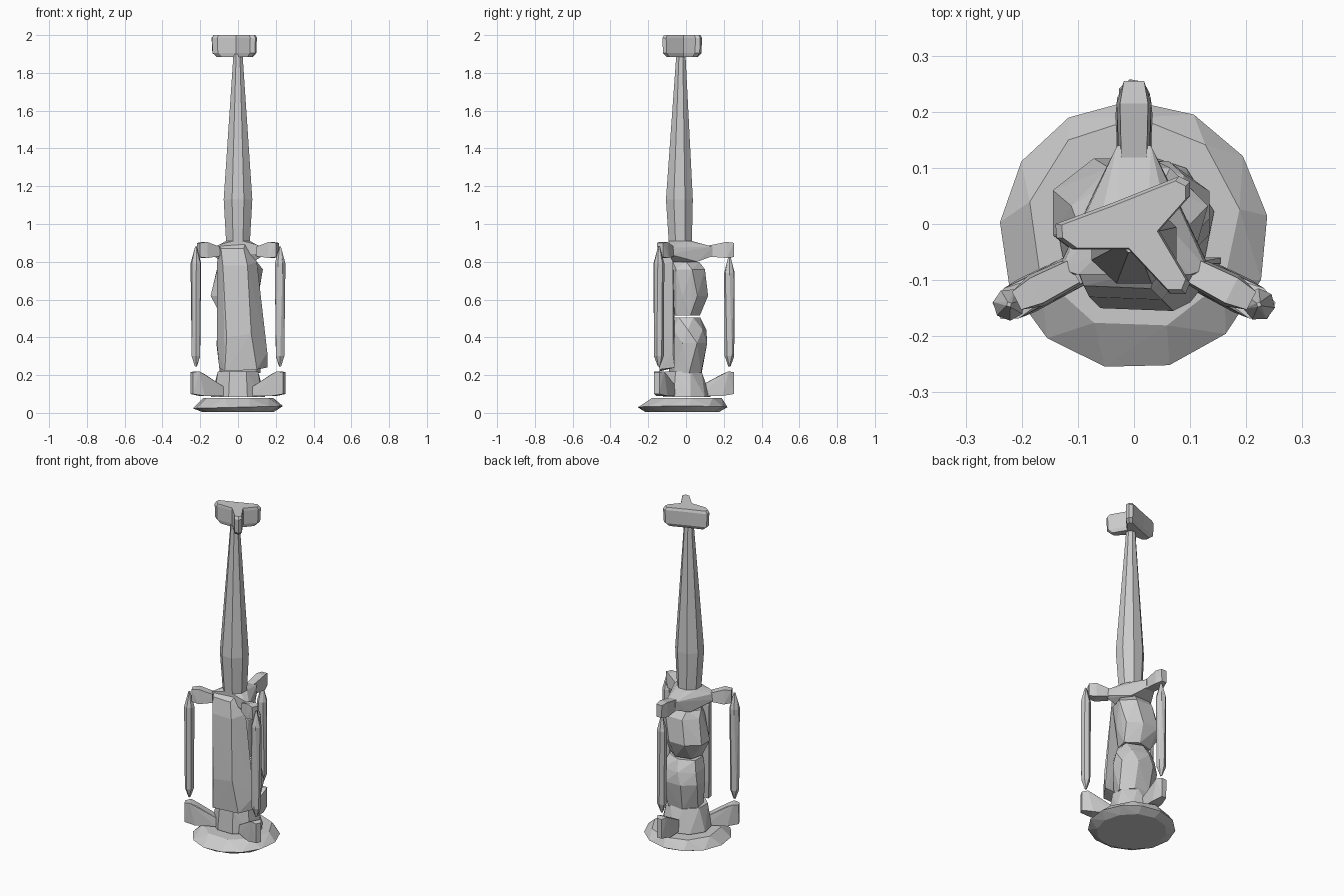
import bpy, bmesh, math
from mathutils import Vector, Matrix


def finish(name, bm):
    bmesh.ops.recalc_face_normals(bm, faces=bm.faces)
    me = bpy.data.meshes.new(name)
    bm.to_mesh(me)
    bm.free()
    ob = bpy.data.objects.new(name, me)
    bpy.context.collection.objects.link(ob)
    return ob


def hull(name, pts):
    bm = bmesh.new()
    for p in pts:
        bm.verts.new(p)
    res = bmesh.ops.convex_hull(bm, input=bm.verts)
    junk = {g for g in res["geom_interior"] + res["geom_unused"]
            if isinstance(g, bmesh.types.BMVert)}
    bmesh.ops.delete(bm, geom=list(junk), context='VERTS')
    return finish(name, bm)


def ring(cx, cy, z, rx, ry, n, phase=0.0, tilt=0.0):
    out = []
    for i in range(n):
        a = 2 * math.pi * (i + phase) / n
        out.append((cx + rx * math.cos(a), cy + ry * math.sin(a), z + tilt * math.cos(a)))
    return out


def place(pts, angle, origin=(0, -0.03)):
    # points given along +x, turned about the column axis
    m = Matrix.Translation((origin[0], origin[1], 0)) @ Matrix.Rotation(math.radians(angle), 4, 'Z')
    return [m @ Vector(p) for p in pts]


# Faceted foot disc
hull("foot_disc", ring(0, -0.02, 0.005, 0.19, 0.195, 12)
     + ring(0, -0.02, 0.03, 0.24, 0.24, 13, 0.3, 0.006)
     + ring(0, 0.0, 0.078, 0.19, 0.19, 9, 0.2))

# Lower collar
hull("lower_collar", ring(0, 0, 0.085, 0.145, 0.13, 9, 0.25)
     + ring(0, -0.015, 0.22, 0.115, 0.105, 8, 0.5))

# Front body shell, slanting outward on the right
hull("front_shell", [
    (-0.10, -0.08, 0.89), (0.04, -0.08, 0.90), (-0.09, -0.11, 0.87), (0.03, -0.115, 0.87),
    (-0.11, -0.06, 0.80), (0.10, -0.07, 0.80), (-0.08, -0.13, 0.78), (0.05, -0.135, 0.78),
    (-0.11, -0.06, 0.35), (0.155, -0.07, 0.32), (-0.06, -0.15, 0.40), (0.07, -0.155, 0.42),
    (0.155, -0.06, 0.24), (-0.10, -0.07, 0.24), (-0.07, -0.14, 0.22), (0.10, -0.14, 0.23)])

# Two rear body segments
hull("lower_body", ring(0.01, 0.0, 0.21, 0.11, 0.09, 7, 0.2)
     + ring(0.01, 0.02, 0.37, 0.135, 0.10, 8, 0.5)
     + ring(0.01, 0.01, 0.44, 0.125, 0.10, 7)
     + ring(0.0, 0.0, 0.505, 0.10, 0.075, 6, 0.5))
hull("upper_body", ring(0, 0.0, 0.515, 0.095, 0.075, 6, 0.3)
     + ring(-0.02, 0.02, 0.62, 0.135, 0.105, 8, 0.5)
     + ring(0.01, 0.01, 0.76, 0.125, 0.10, 7, 0.25)
     + ring(0, 0, 0.80, 0.10, 0.08, 6))

# Upper collar, triangular in plan
hull("upper_collar", ring(0, -0.03, 0.91, 0.068, 0.065, 8, 0.5)
     + [(s * x, y, z) for s in (-1, 1) for x, y, z in (
         (0.13, -0.08, 0.875), (0.12, -0.075, 0.825), (0.14, -0.09, 0.84), (0.10, -0.09, 0.89),
         (0.03, 0.14, 0.88), (0.028, 0.14, 0.83), (0.08, -0.07, 0.80), (0.07, 0.06, 0.80))])

# Three brackets and rods around the body
for tag, ang, reach, top_tip in (("rear", 90, 0.285, 0.285), ("left", 207, 0.275, 0.235),
                                 ("right", 333, 0.275, 0.235)):
    r = reach
    hull("upper_arm_" + tag, place(
        [(x, s * w, z) for s in (-1, 1) for x, w, z in (
            (0.12, 0.026, 0.83), (0.12, 0.022, 0.88), (top_tip - 0.04, 0.031, 0.82),
            (top_tip - 0.04, 0.025, 0.905), (top_tip, 0.016, 0.825), (top_tip, 0.018, 0.90))], ang))
    hull("lower_arm_" + tag, place(
        [(x, s * w, z) for s in (-1, 1) for x, w, z in (
            (0.10, 0.03, 0.09), (0.10, 0.025, 0.14), (r - 0.06, 0.033, 0.09),
            (r - 0.065, 0.024, 0.205), (r - 0.03, 0.03, 0.22), (r, 0.015, 0.10), (r, 0.016, 0.215))], ang))
    tip = 0.83 if tag == "rear" else 0.88
    c = r - 0.025
    hull("side_rod_" + tag, place(
        ring(c, 0, 0.245, 0.006, 0.006, 4) + ring(c, 0, 0.30, 0.025, 0.026, 6)
        + ring(c, 0, 0.79 if tip > 0.85 else 0.74, 0.029, 0.029, 7, 0.3)
        + ring(c, 0, tip, 0.005, 0.005, 4), ang))

# Long tapering neck
hull("neck", ring(0, -0.03, 0.90, 0.068, 0.066, 8, 0.5)
     + ring(0, -0.035, 1.13, 0.082, 0.077, 8, 0.5)
     + ring(0, -0.027, 1.90, 0.026, 0.026, 8, 0.5))

# Three-pronged head: stacked outlines scaled to bevel top and bottom
outline = [(-0.14, 0.0), (-0.138, -0.025), (-0.11, -0.045), (-0.01, -0.045), (0.065, -0.125),
           (0.092, -0.125), (0.10, -0.105), (0.045, -0.012), (0.10, 0.05),
           (0.10, 0.075), (0.08, 0.085), (-0.04, 0.037)]
bm = bmesh.new()
levels = []
for z, k in ((1.885, 0.80), (1.905, 0.97), (1.985, 1.0), (2.0, 0.92)):
    levels.append([bm.verts.new((x * k, -0.02 + (y + 0.02) * k, z)) for x, y in outline])
for lo, hi in zip(levels, levels[1:]):
    for i in range(len(outline)):
        j = (i + 1) % len(outline)
        bm.faces.new((lo[i], lo[j], hi[j], hi[i]))
caps = [bm.faces.new(levels[0][::-1]), bm.faces.new(levels[-1])]
bmesh.ops.triangulate(bm, faces=caps)
finish("head", bm)
